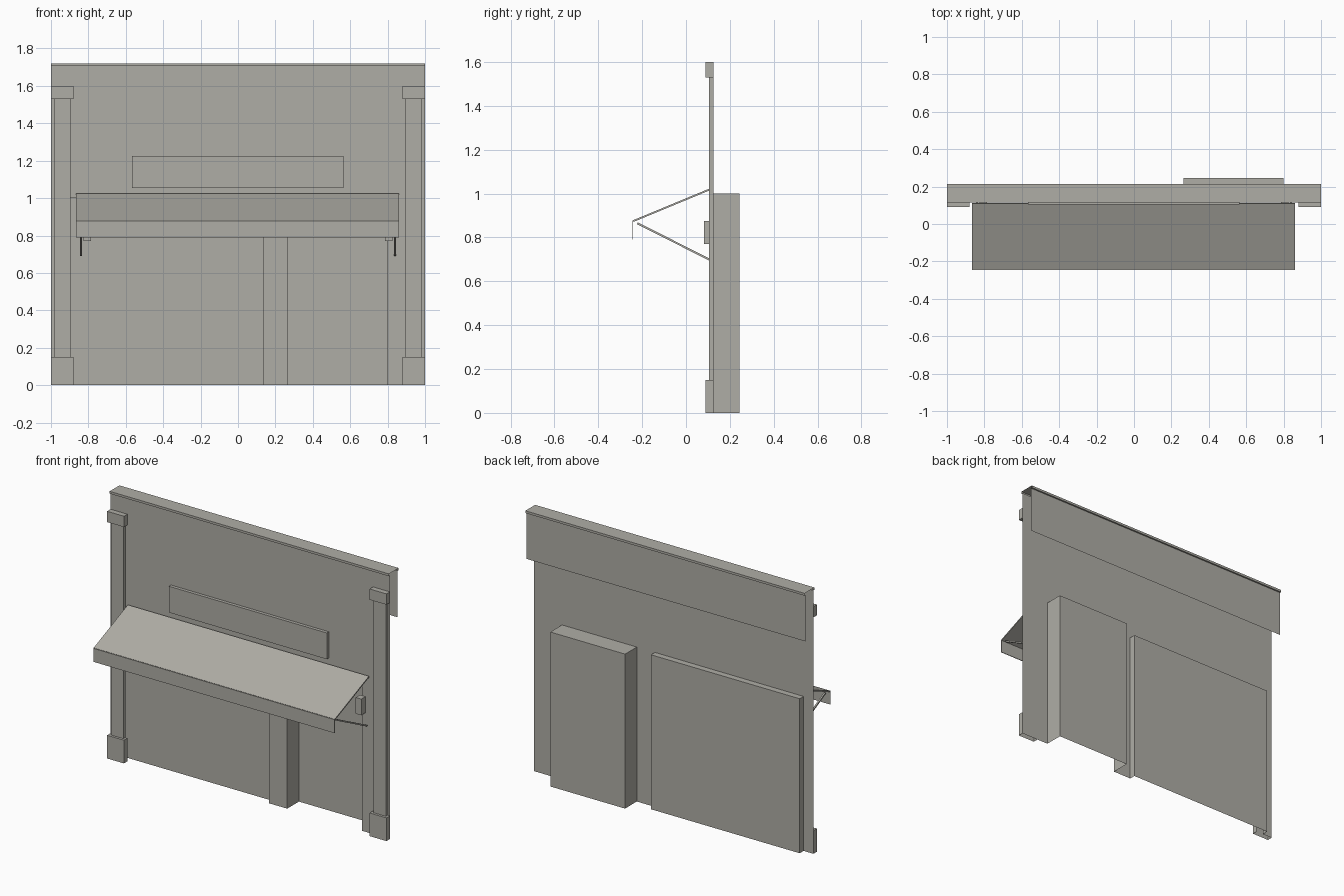
import bpy
import bmesh
from mathutils import Vector

cube = bpy.data.objects.get("Cube")
if cube:
    bpy.data.objects.remove(cube, do_unlink=True)

# One warm grey for the whole facade
GREY = (0.43, 0.42, 0.38, 1.0)
mat = bpy.data.materials.new("warm_grey")
mat.use_nodes = True
mat.diffuse_color = GREY
mat.node_tree.nodes["Principled BSDF"].inputs["Base Color"].default_value = GREY

WALL_Y = 0.125
OPEN_H = 1.0
DOOR = (0.265, 0.80)
WINDOW = (-0.93, 0.135)


def finish(name, bm):
    mesh = bpy.data.meshes.new(name)
    bm.to_mesh(mesh)
    bm.free()
    mesh.materials.append(mat)
    obj = bpy.data.objects.new(name, mesh)
    bpy.context.collection.objects.link(obj)
    return obj


def box(name, xs, ys, zs, skip=(), inward=False):
    """Box between the given ranges; faces pointing along a skip direction are left open."""
    bm = bmesh.new()
    bmesh.ops.create_cube(bm, size=1)
    for v in bm.verts:
        v.co = Vector([r[0] if c < 0 else r[1] for c, r in zip(v.co, (xs, ys, zs))])
    bm.normal_update()
    gone = [f for f in bm.faces if any(f.normal.dot(Vector(d)) > 0.9 for d in skip)]
    bmesh.ops.delete(bm, geom=gone, context='FACES')
    if inward:
        bmesh.ops.reverse_faces(bm, faces=bm.faces[:])
    return finish(name, bm)


def strip(name, profile, x0, x1):
    """Open sheet: a y-z profile swept along x."""
    bm = bmesh.new()
    rows = [[bm.verts.new((x, y, z)) for x in (x0, x1)] for y, z in profile]
    for a, b in zip(rows, rows[1:]):
        bm.faces.new((a[0], a[1], b[1], b[0]))
    return finish(name, bm)


def bar(name, start, end, thick, x0, x1):
    """Thin closed slab between two y-z points."""
    a, b = Vector(start), Vector(end)
    side = (b - a).orthogonal().normalized() * thick / 2
    bm = bmesh.new()
    ring = [bm.verts.new((x0, p.x, p.y)) for p in (a - side, b - side, b + side, a + side)]
    face = bm.faces.new(ring)
    out = bmesh.ops.extrude_face_region(bm, geom=[face])["geom"]
    for v in out:
        if isinstance(v, bmesh.types.BMVert):
            v.co.x = x1
    if face.is_valid and len(bm.faces) < 6:
        bm.faces.new(ring)
    bmesh.ops.recalc_face_normals(bm, faces=bm.faces[:])
    return finish(name, bm)


FRONT, BACK, DOWN, UP = (0, -1, 0), (0, 1, 0), (0, 0, -1), (0, 0, 1)

# Wall piers beside the openings
for name, x0, x1 in (("wall_right_pier", -1, WINDOW[0]),
                     ("wall_middle_pier", WINDOW[1], DOOR[0]),
                     ("wall_left_pier", DOOR[1], 1)):
    strip(name, [(WALL_Y, 0), (WALL_Y, OPEN_H)], x0, x1)

# Upper wall, cornice and rear fascia as one folded sheet
strip("upper_wall_and_cornice",
      [(WALL_Y, OPEN_H), (WALL_Y, 1.705), (0.115, 1.705), (0.115, 1.72),
       (0.215, 1.72), (0.215, 1.705), (0.205, 1.705), (0.205, 1.405)], -1, 1)

# Recesses behind the openings
box("door_recess", DOOR, (WALL_Y, 0.245), (0, OPEN_H), (FRONT, DOWN), True)
box("window_recess", WINDOW, (WALL_Y, 0.165), (0, OPEN_H), (FRONT, DOWN), True)

# Sign board
box("sign_board", (-0.567, 0.563), (0.104, WALL_Y), (1.055, 1.225), (BACK,))

# Awning sheet and hanging valance
bar("awning_sheet", (0.11, 1.02), (-0.24, 0.875), 0.008, -0.865, 0.862)
bar("awning_valance", (-0.243, 0.877), (-0.243, 0.79), 0.004, -0.865, 0.862)

# Mirrored side parts
for side, s in (("left", 1), ("right", -1)):
    def span(a, b):
        return tuple(sorted((s * a, s * b)))

    box(side + "_pilaster", span(0.895, 0.985), (0.106, WALL_Y), (0.15, 1.53), (BACK, UP, DOWN))
    box(side + "_pilaster_base", span(0.88, 1), (0.09, WALL_Y), (0, 0.15), (BACK, DOWN))
    box(side + "_pilaster_capital", span(0.88, 1), (0.09, WALL_Y), (1.53, 1.6), (BACK,))
    box(side + "_awning_bracket", span(0.785, 0.825), (0.083, WALL_Y), (0.77, 0.875), (BACK,))
    bar(side + "_awning_arm", (0.115, 0.695), (-0.222, 0.865), 0.009, *span(0.835, 0.845))
